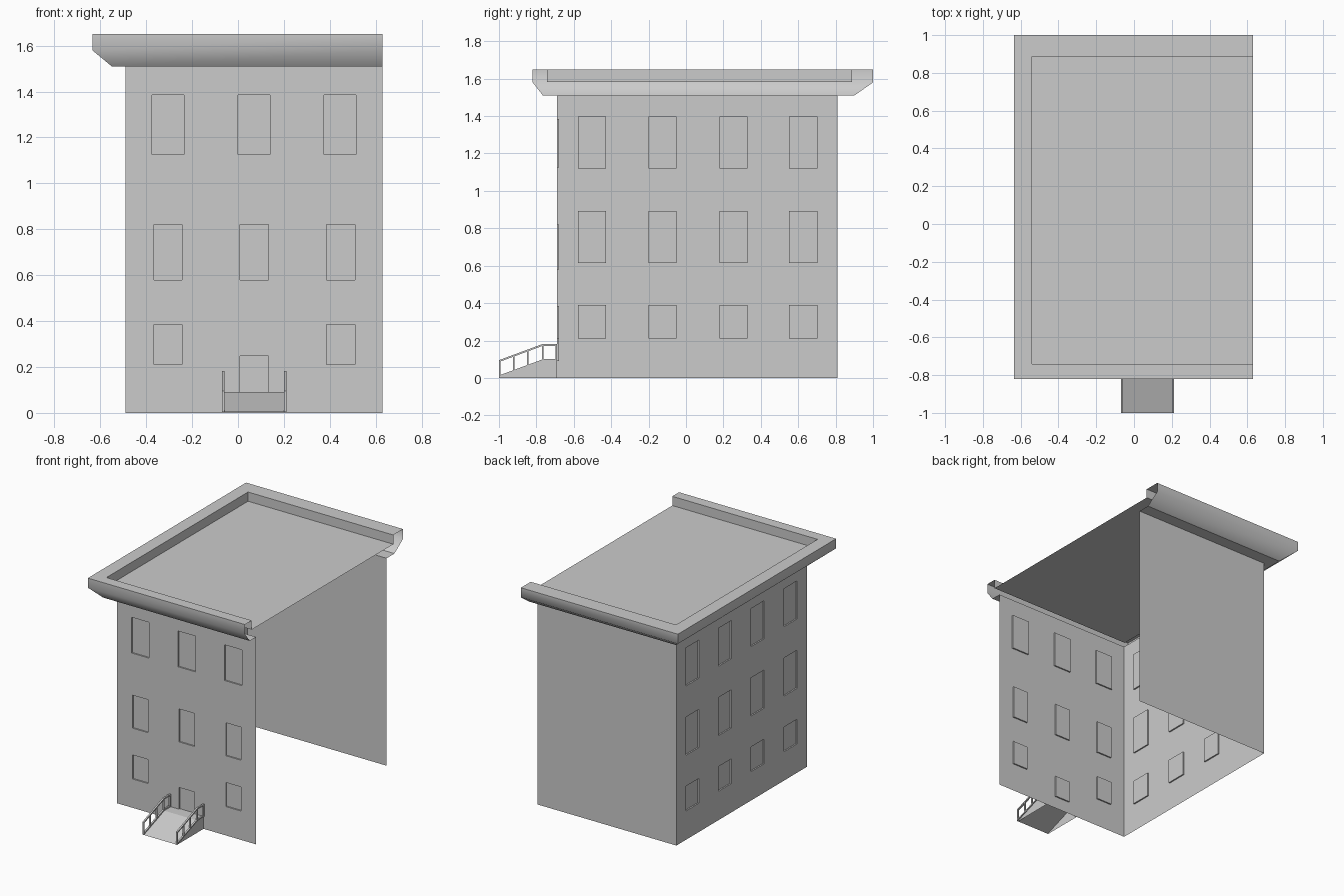
import bpy, bmesh

if "Cube" in bpy.data.objects:
    bpy.data.objects.remove(bpy.data.objects["Cube"])

XL, XR, YF, YB, ZT = -0.49, 0.63, -0.69, 0.81, 1.51
REC = 0.01


def finish(name, bm):
    me = bpy.data.meshes.new(name)
    bm.to_mesh(me)
    bm.free()
    ob = bpy.data.objects.new(name, me)
    bpy.context.collection.objects.link(ob)
    return ob


def face(bm, pts):
    return bm.faces.new([bm.verts.new(p) for p in pts])


def wall(name, u0, u1, place, windows):
    """Single-skin wall with recessed panels; windows are (u0, u1, v0, v1)."""
    bm = bmesh.new()
    us = sorted({u0, u1, *[u for w in windows for u in w[:2]]})
    vs = sorted({0, ZT, *[v for w in windows for v in w[2:]]})
    for a, b in zip(us, us[1:]):
        for c, d in zip(vs, vs[1:]):
            mu, mv = (a + b) / 2, (c + d) / 2
            if not any(w[0] < mu < w[1] and w[2] < mv < w[3] for w in windows):
                face(bm, [place(u, v, 0) for u, v in ((a, c), (b, c), (b, d), (a, d))])
    for a, b, c, d in windows:
        loop = [(a, c), (b, c), (b, d), (a, d)]
        face(bm, [place(u, v, REC) for u, v in loop])
        for p, q in zip(loop, loop[1:] + loop[:1]):
            face(bm, [place(*p, 0), place(*q, 0), place(*q, REC), place(*p, REC)])
    bmesh.ops.remove_doubles(bm, verts=bm.verts, dist=0.0005)
    return finish(name, bm)


# Front wall: three columns of windows and a door
front = [(c - 0.07, c + 0.07, 1.125, 1.385) for c in (-0.305, 0.07, 0.445)]
front += [(c - 0.062, c + 0.062, 0.58, 0.82) for c in (-0.305, 0.07, 0.447)]
front += [(c - 0.062, c + 0.062, 0.21, 0.385) for c in (-0.305, 0.447)]
front += [(0.008, 0.132, 0.09, 0.248)]
wall("front_wall", XL, XR, lambda u, v, d: (u, YF + d, v), front)

# Left wall: four columns, three rows
side = [(-c - 0.075, -c + 0.075, z0, z1)
        for c in (-0.503, -0.125, 0.253, 0.627)
        for z0, z1 in ((0.21, 0.39), (0.615, 0.893), (1.12, 1.397))]
wall("left_wall", -YB, -YF, lambda u, v, d: (XL + d, -u, v), side)

# Plain back wall
wall("back_wall", -XR, -XL, lambda u, v, d: (-u, YB - d, v), [])

# Cornice swept round three sides: (z, left x, front y, back y)
rings = [(1.51, XL, YF, YB), (1.51, -0.55, -0.765, 0.90), (1.58, -0.635, -0.82, 1.0),
         (1.65, -0.635, -0.82, 1.0), (1.65, -0.54, -0.742, 0.887), (1.583, -0.54, -0.742, 0.887)]
bm = bmesh.new()
for s in range(3):
    row = []
    for z, x, f, b in rings:
        path = [(XR, b, z), (x, b, z), (x, f, z), (XR, f, z)]
        row.append([bm.verts.new(path[s]), bm.verts.new(path[s + 1])])
    for i, (lo, hi) in enumerate(zip(row, row[1:])):
        bm.faces.new((lo[0], lo[1], hi[1], hi[0])).smooth = i in (1, 2)
finish("cornice", bm)

# Flat roof
z, x, f, b = rings[-1]
bm = bmesh.new()
face(bm, [(x, f, z), (XR, f, z), (XR, b, z), (x, b, z)])
finish("roof", bm)

# Entrance ramp, open underneath
X0, X1 = -0.064, 0.206
ramp = [(-1.0, 0.003), (-0.765, 0.09), (YF, 0.09)]
bm = bmesh.new()
for (ya, za), (yb, zb) in zip(ramp, ramp[1:]):
    face(bm, [(X0, ya, za), (X1, ya, za), (X1, yb, zb), (X0, yb, zb)])
foot = [(YF, 0), (-1.0, 0)]
face(bm, [(X1, y, z) for y, z in foot[1:] + ramp[::1][::-1][::-1] + foot[:1]][::-1])
face(bm, [(X0, y, z) for y, z in foot[1:] + ramp + foot[:1]])
finish("ramp", bm)


def height(y):
    return 0.003 + 0.087 * min(1, (y + 1) / 0.235)


def bar(bm, x0, x1, ya, yb, lo, hi):
    """Bar that follows the ramp slope between heights lo and hi above it."""
    prof = [(ya, height(ya) + lo), (yb, height(yb) + lo),
            (yb, height(yb) + hi), (ya, height(ya) + hi)]
    face(bm, [(x1, y, z) for y, z in prof])
    face(bm, [(x0, y, z) for y, z in prof[::-1]])
    for p, q in zip(prof, prof[1:] + prof[:1]):
        face(bm, [(x0, *p), (x0, *q), (x1, *q), (x1, *p)])


# Railings with top rail, curb rail and posts
for name, x0 in (("left_railing", -0.07), ("right_railing", 0.2)):
    bm = bmesh.new()
    x1 = x0 + 0.012
    for lo, hi in ((0, 0.01), (0.082, 0.092)):
        bar(bm, x0, x1, -1.0, -0.765, lo, hi)
        bar(bm, x0, x1, -0.765, YF, lo, hi)
    for y in (-1.0, -0.925, -0.849, -0.77, YF - 0.008):
        bar(bm, x0, x1, y, y + 0.008, 0.01, 0.082)
    bmesh.ops.remove_doubles(bm, verts=bm.verts, dist=0.0001)
    bmesh.ops.recalc_face_normals(bm, faces=bm.faces)
    finish(name, bm)
